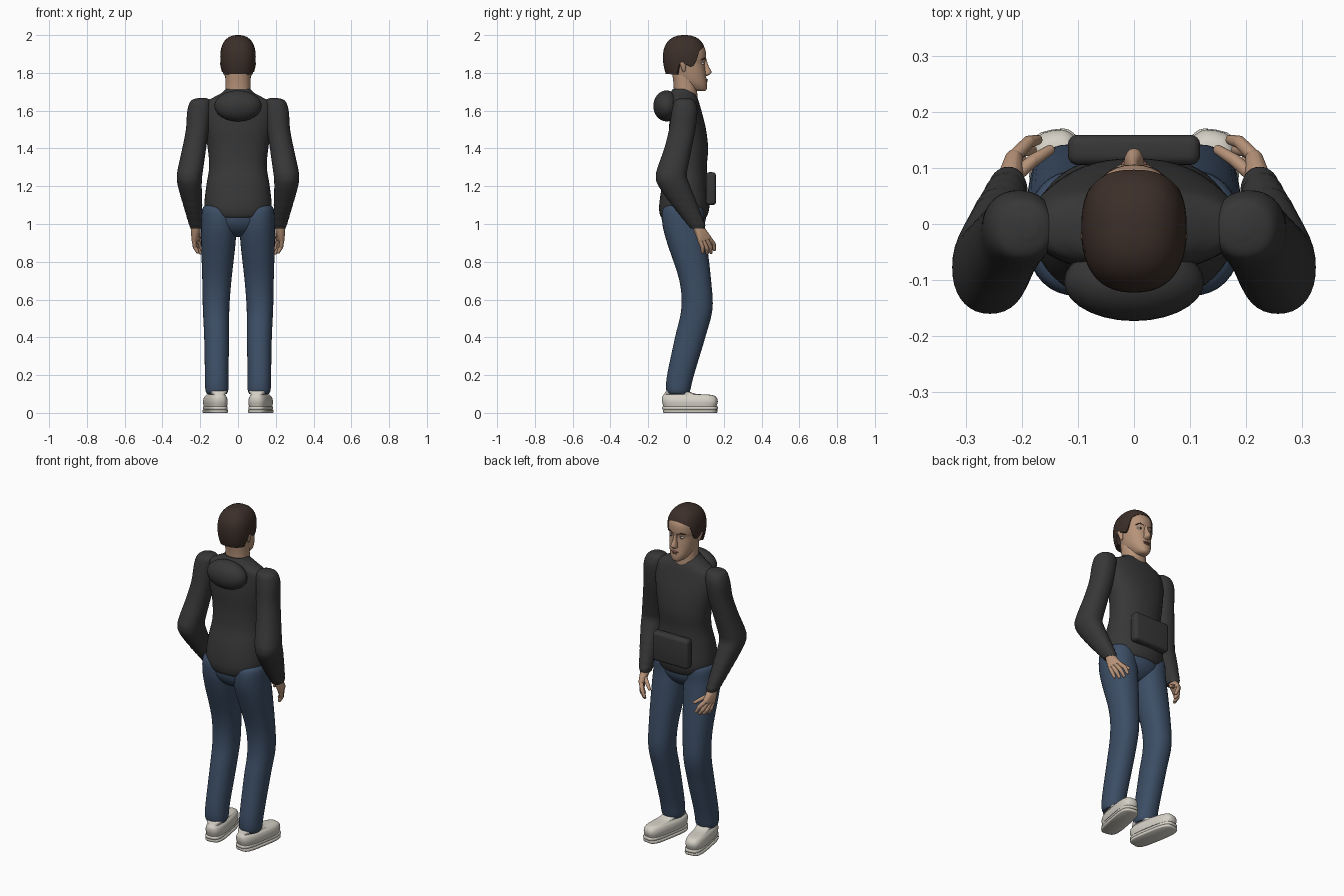
import bpy, bmesh, math
from mathutils import Matrix, Vector

if "Cube" in bpy.data.objects:
    bpy.data.objects.remove(bpy.data.objects["Cube"])


def material(name, rgb):
    m = bpy.data.materials.new(name)
    m.diffuse_color = (*rgb, 1)
    m.use_nodes = True
    m.node_tree.nodes["Principled BSDF"].inputs["Base Color"].default_value = m.diffuse_color
    return m


CLOTH = material("dark_cloth", (0.038, 0.038, 0.038))
DENIM = material("denim", (0.045, 0.075, 0.13))
SKIN = material("skin", (0.47, 0.29, 0.19))
HAIR = material("hair", (0.045, 0.028, 0.022))
SHOE = material("shoe_white", (0.66, 0.63, 0.56))
LIP = material("lip", (0.3, 0.13, 0.1))
EYE = material("eye_white", (0.7, 0.7, 0.68))


def finish(name, bm, mat, mirror=False, sharp=50):
    bmesh.ops.recalc_face_normals(bm, faces=bm.faces[:])
    me = bpy.data.meshes.new(name)
    bm.to_mesh(me)
    bm.free()
    me.materials.append(mat)
    for f in me.polygons:
        f.use_smooth = True
    me.set_sharp_from_angle(angle=math.radians(sharp))
    ob = bpy.data.objects.new(name, me)
    bpy.context.collection.objects.link(ob)
    if mirror:
        ob.modifiers.new("mirror", 'MIRROR').use_mirror_merge = False
    return ob


def skin_rings(bm, rings):
    vs = [[bm.verts.new(p) for p in r] for r in rings]
    n = len(vs[0])
    for a, b in zip(vs, vs[1:]):
        for i in range(n):
            bm.faces.new((a[i], a[(i + 1) % n], b[(i + 1) % n], b[i]))
    bm.faces.new(vs[0])
    bm.faces.new(vs[-1])


def oval(a, p):
    c, s = math.cos(a), math.sin(a)
    return math.copysign(abs(c) ** (2 / p), c), math.copysign(abs(s) ** (2 / p), s)


def loft(name, rows, mat, mirror=False, p=2.2, sub=5, n=36, turn=None, ripple=0, sharp=50):
    """rows: (centre x, z, half width, back y, front y), smoothed between rows"""
    R = [rows[0]] + rows + [rows[-1]]
    path = []
    for k in range(1, len(R) - 2):
        for j in range(sub):
            t = j / sub
            path.append([0.5 * (2 * b + (c - a) * t + (2 * a - 5 * b + 4 * c - d) * t * t
                         + (3 * b - a - 3 * c + d) * t ** 3) for a, b, c, d in zip(*R[k - 1:k + 3])])
    path.append(rows[-1])
    rings = []
    for x, z, rx, y0, y1 in path:
        g = 1 + (ripple * math.sin(z * 190) if ripple and z < 1.14 else 0)
        o = [oval(math.tau * i / n, p) for i in range(n)]
        rings.append([(x + rx * g * c, (y0 + y1) / 2 + (y1 - y0) / 2 * g * s, z) for c, s in o])
    bm = bmesh.new()
    skin_rings(bm, rings)
    if turn:
        bmesh.ops.transform(bm, matrix=turn, verts=bm.verts[:])
    return finish(name, bm, mat, mirror, sharp)


def ball(name, centre, radii, mat, mirror=False):
    bm = bmesh.new()
    m = Matrix.Translation(centre) @ Matrix.Diagonal((*radii, 1))
    bmesh.ops.create_uvsphere(bm, u_segments=28, v_segments=18, radius=1, matrix=m)
    return finish(name, bm, mat, mirror)


def hulls(name, groups, mat, mirror=False):
    """each group of (x, y, z, radius) balls is wrapped in one convex skin"""
    bm = bmesh.new()
    for g in groups:
        new = []
        for x, y, z, r in g:
            for j in range(1, 8):
                for i in range(12):
                    a, b = math.tau * i / 12, math.pi * j / 8
                    d = Vector((math.sin(b) * math.cos(a), math.sin(b) * math.sin(a), math.cos(b)))
                    new.append(bm.verts.new(Vector((x, y, z)) + d * r))
        bmesh.ops.convex_hull(bm, input=new)
    bmesh.ops.delete(bm, geom=[v for v in bm.verts if not v.link_faces], context='VERTS')
    return finish(name, bm, mat, mirror)


# hooded top: body, hood, front pocket, sleeves
loft("torso", [(0, 1.715, .066, -.07, .035), (0, 1.695, .085, -.08, .048), (0, 1.67, .13, -.08, .06),
               (0, 1.64, .18, -.08, .07), (0, 1.58, .19, -.085, .087), (0, 1.5, .178, -.09, .106),
               (0, 1.4, .16, -.09, .117), (0, 1.3, .153, -.1, .11), (0, 1.2, .168, -.127, .115),
               (0, 1.1, .178, -.142, .124), (0, 1.05, .165, -.138, .115), (0, 1.03, .14, -.125, .1)], CLOTH, n=48)
ball("hood", (0, -.103, 1.625), (.125, .07, .082), CLOTH)
bm = bmesh.new()
bmesh.ops.create_cube(bm, size=1, matrix=Matrix.Translation((0, .132, 1.187)) @ Matrix.Diagonal((.236, .054, .174, 1)))
bmesh.ops.bevel(bm, geom=bm.edges[:], offset=.018, segments=4, profile=.5, affect='EDGES')
finish("front_pocket", bm, CLOTH)
loft("sleeve", [(.19, 1.667, .02, -.025, .015), (.197, 1.652, .052, -.06, .045), (.205, 1.6, .063, -.075, .06),
                (.215, 1.5, .061, -.09, .05), (.232, 1.4, .063, -.115, .03), (.25, 1.3, .067, -.15, .01),
                (.257, 1.25, .067, -.16, .005), (.255, 1.2, .063, -.145, .022), (.24, 1.1, .05, -.075, .062),
                (.225, 1.0, .035, .005, .1), (.222, .975, .029, .025, .1)], CLOTH, True, ripple=.025, sub=8)

# trousers
ball("trouser_seat", (0, -.012, 1.04), (.165, .118, .11), DENIM)
loft("trouser_leg", [(.115, 1.105, .05, -.08, .05), (.106, 1.08, .083, -.122, .09), (.102, 1.0, .092, -.125, .097),
                     (.104, .9, .091, -.1, .11), (.112, .7, .077, -.035, .133), (.116, .55, .07, -.025, .14),
                     (.113, .4, .066, -.058, .102), (.113, .2, .062, -.1, .042), (.112, .125, .061, -.105, .024),
                     (.112, .1, .052, -.095, .015)], DENIM, True)

# shoes, toes turned out
TURN = Matrix.Translation((.12, .022, 0)) @ Matrix.Rotation(math.radians(-10), 4, 'Z')
for name, z0, z1, w in (("shoe_sole", 0, .017, .056), ("shoe_midsole", .017, .034, .052)):
    loft(name, [(0, z0, w - .003, w - .197, .197 - w), (0, z0 + .004, w, w - .2, .2 - w),
                (0, z1 - .003, w, w - .2, .2 - w), (0, z1, w - .004, w - .196, .196 - w)],
         SHOE, True, p=3.6, sub=2, turn=TURN)
loft("shoe_upper", [(0, .034, .052, -.142, .14), (0, .06, .055, -.15, .147), (0, .082, .05, -.15, .14),
                    (0, .095, .04, -.143, .115), (0, .101, .042, -.137, .03), (0, .115, .048, -.128, -.01),
                    (0, .119, .04, -.115, -.02)], SHOE, True, p=3, turn=TURN)

# hands: palm, four fingers, thumb
fingers = [[(.212, .122, .925), (.188, .146, .895), (.172, .15, .865)],
           [(.22, .108, .918), (.202, .13, .878), (.182, .132, .85)],
           [(.227, .09, .913), (.216, .11, .872), (.198, .112, .846)],
           [(.232, .074, .913), (.228, .087, .878), (.214, .088, .852)],
           [(.212, .085, .948), (.18, .113, .93), (.15, .132, .908)]]
groups = [[(.224, .063, .985, .027), (.214, .117, .928, .016), (.231, .076, .915, .015)]]
for a, b, c in fingers:
    groups += [[(*a, .0125), (*b, .0115)], [(*b, .0115), (*c, .009)]]
hulls("hand", groups, SKIN, True)

# neck and head
loft("neck", [(0, 1.63, .06, -.06, .06), (0, 1.68, .067, -.064, .06), (0, 1.74, .066, -.066, .056),
              (0, 1.81, .066, -.075, .05)], SKIN)
loft("head", [(0, 1.703, .018, .06, .1), (0, 1.714, .036, .015, .11), (0, 1.74, .055, -.03, .112),
              (0, 1.77, .067, -.06, .108), (0, 1.81, .075, -.08, .103), (0, 1.85, .08, -.095, .099),
              (0, 1.88, .083, -.1, .106), (0, 1.93, .082, -.1, .1), (0, 1.97, .06, -.08, .065),
              (0, 1.985, .02, -.03, .02)], SKIN)
loft("nose", [(0, 1.784, .008, .09, .112), (0, 1.792, .018, .085, .126), (0, 1.806, .016, .085, .135),
              (0, 1.84, .01, .08, .118), (0, 1.88, .008, .08, .106)], SKIN, n=16)
hulls("ear", [[(.079, -.012, 1.812, .008), (.085, -.022, 1.85, .011), (.083, -.006, 1.852, .008)]], SKIN, True)
ball("upper_lip", (0, .105, 1.764), (.023, .011, .005), LIP)
ball("lower_lip", (0, .104, 1.755), (.02, .011, .006), LIP)
ball("eye", (.033, .084, 1.85), (.015, .013, .008), EYE, True)
ball("iris", (.033, .092, 1.85), (.006, .006, .007), HAIR, True)
hulls("brow", [[(.016, .1, 1.871, .004), (.036, .096, 1.877, .004), (.055, .082, 1.87, .003)]], HAIR, True)

# hair cap whose lower edge follows a hairline: (back..front position, z)
LINE = [(-1, 1.795), (-.35, 1.79), (-.15, 1.855), (.3, 1.83), (.45, 1.85), (.65, 1.915), (1.01, 1.94)]


def hairline(s):
    for (a, za), (b, zb) in zip(LINE, LINE[1:]):
        if s <= b:
            return za + (zb - za) * (s - a) / (b - a)


def hair_point(a, t, shrink=1):
    c, s = oval(a, 2.4)
    z = 2 - (2 - hairline(math.sin(a))) * t ** 1.8
    u = (z - 1.88) / .12
    r = max(0, 1 - u ** 2.4) ** (1 / 2.4) if u > 0 else 1 - .26 * u * u
    return (.094 * c * max(r, .02) * shrink, -.008 + .114 * s * max(r, .02) * shrink, z)


N = 72
rings = [[hair_point(math.tau * i / N, j / 20) for i in range(N)] for j in range(21)]
rings.append([hair_point(math.tau * i / N, 1, .8) for i in range(N)])
bm = bmesh.new()
skin_rings(bm, rings)
bm.faces.ensure_lookup_table()
bmesh.ops.delete(bm, geom=[bm.faces[-1]], context='FACES_ONLY')
finish("hair", bm, HAIR)
